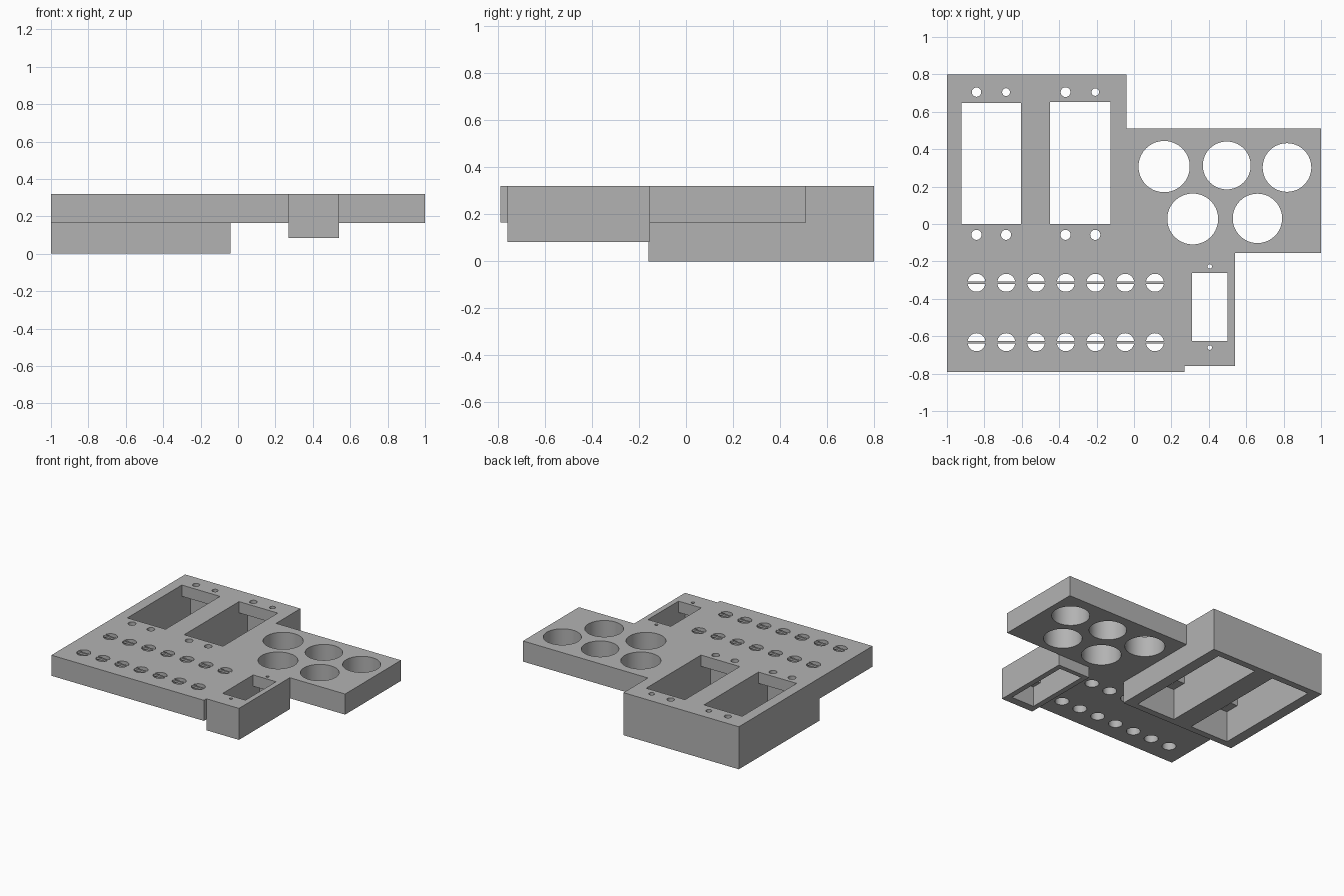
import bpy, bmesh
from mathutils import Matrix, Vector

if "Cube" in bpy.data.objects:
    bpy.data.objects.remove(bpy.data.objects["Cube"])

grey = bpy.data.materials.new("plain_grey")
grey.use_nodes = True
colour = (0.45, 0.45, 0.45, 1)
grey.diffuse_color = colour
grey.node_tree.nodes["Principled BSDF"].inputs["Base Color"].default_value = colour

TOP, UNDER, LID = 0.32, 0.165, 0.235


def add_box(bm, x0, x1, y0, y1, z0, z1):
    size = Vector((x1 - x0, y1 - y0, z1 - z0, 1))
    centre = Vector((x0 + x1, y0 + y1, z0 + z1)) / 2
    bmesh.ops.create_cube(bm, size=1, matrix=Matrix.Translation(centre) @ Matrix.Diagonal(size))


def add_drill(bm, x, y, radius, z0, sides):
    z1 = TOP + 0.1
    bmesh.ops.create_cone(bm, cap_ends=True, segments=sides, radius1=radius, radius2=radius,
                          depth=z1 - z0, matrix=Matrix.Translation((x, y, (z0 + z1) / 2)))


def make_object(name, bm):
    mesh = bpy.data.meshes.new(name)
    bm.to_mesh(mesh)
    bm.free()
    mesh.materials.append(grey)
    obj = bpy.data.objects.new(name, mesh)
    bpy.context.collection.objects.link(obj)
    return obj


def combine(target, bm, operation):
    tool = make_object("cutter", bm)
    tool.hide_render = True
    mod = target.modifiers.new(operation, 'BOOLEAN')
    mod.operation, mod.solver, mod.object = operation, 'EXACT', tool
    bpy.context.view_layer.objects.active = target
    bpy.ops.object.modifier_apply(modifier=mod.name)
    bpy.data.objects.remove(tool)


# Panel: stepped outline, extruded
outline = [(-1, -0.79), (0.27, -0.79), (0.27, -0.76), (0.54, -0.76), (0.54, -0.155),
           (1, -0.155), (1, 0.51), (-0.04, 0.51), (-0.04, 0.8), (-1, 0.8)]
bm = bmesh.new()
face = bm.faces.new([bm.verts.new((x, y, UNDER)) for x, y in outline])
extruded = bmesh.ops.extrude_face_region(bm, geom=[face])["geom"]
bmesh.ops.translate(bm, vec=(0, 0, TOP - UNDER),
                    verts=[g for g in extruded if isinstance(g, bmesh.types.BMVert)])
bmesh.ops.recalc_face_normals(bm, faces=bm.faces)
panel = make_object("panel", bm)

# Deep housings beneath the panel
bm = bmesh.new()
add_box(bm, -1, -0.04, -0.16, 0.8, 0, TOP)
add_box(bm, 0.27, 0.54, -0.76, -0.155, 0.083, TOP)
combine(panel, bm, 'UNION')

# Long cavities open at the bottom, under a thin lid
bm = bmesh.new()
add_box(bm, -0.921, -0.603, -0.11, 0.75, -0.1, LID)
add_box(bm, -0.448, -0.125, -0.11, 0.75, -0.1, LID)
add_box(bm, 0.31, 0.50, -0.70, -0.19, -0.1, LID)
combine(panel, bm, 'DIFFERENCE')

# Openings through the lid, screw holes, gauge holes and switch holes
bm = bmesh.new()
add_box(bm, -0.921, -0.603, 0, 0.647, 0.1, 0.4)
add_box(bm, -0.448, -0.125, 0, 0.652, 0.1, 0.4)
add_box(bm, 0.31, 0.50, -0.625, -0.262, 0.1, 0.4)
for x, radius in ((-0.842, 0.025), (-0.684, 0.021), (-0.366, 0.026), (-0.207, 0.02)):
    add_drill(bm, x, 0.705, radius, 0.2, 32)
    add_drill(bm, x, -0.058, 0.027, 0.2, 32)
for y in (-0.227, -0.661):
    add_drill(bm, 0.405, y, 0.012, 0.2, 24)
for x, y, radius in ((0.161, 0.307, 0.137), (0.496, 0.313, 0.128), (0.818, 0.302, 0.13),
                     (0.314, 0.027, 0.136), (0.66, 0.03, 0.132)):
    add_drill(bm, x, y, radius, 0, 64)
switches = [(-0.842 + 0.159 * i, y) for i in range(7) for y in (-0.314, -0.632)]
for x, y in switches:
    add_drill(bm, x, y, 0.048, 0, 40)
combine(panel, bm, 'DIFFERENCE')

# Thin bars across the switch holes
bm = bmesh.new()
for x, y in switches:
    add_box(bm, x - 0.048, x + 0.048, y - 0.007, y + 0.007, TOP - 0.015, TOP)
make_object("switch_bars", bm)

bpy.ops.object.select_all(action='DESELECT')
panel.select_set(True)
bpy.context.view_layer.objects.active = panel
bpy.ops.object.shade_smooth_by_angle()
